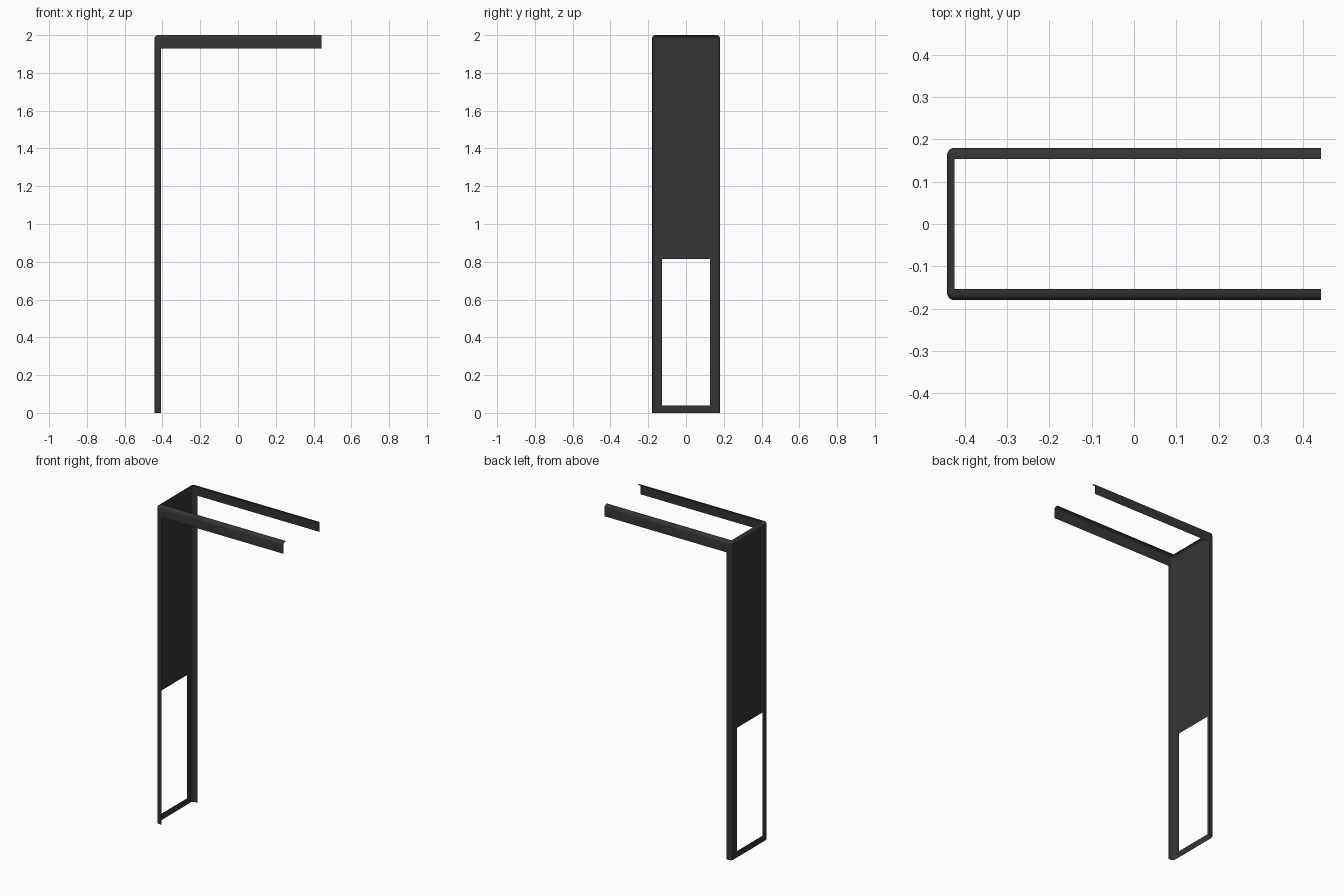
import bpy, bmesh
from mathutils import Vector

if "Cube" in bpy.data.objects:
    bpy.data.objects.remove(bpy.data.objects["Cube"])

X, Y, Z = 0.442, 0.18, 2.0      # half length, half width, height
R = 0.018                       # rounded corner radius
FLANGE_X, LIP_X = -0.407, -0.424
LIP_Y, RAIL_Z = 0.154, 1.93
HOLE_Y, HOLE_Z0, HOLE_Z1 = 0.127, 0.04, 0.815

# Closed block that the folded sheet is cut from
bm = bmesh.new()
bmesh.ops.create_cube(bm, size=1)
for v in bm.verts:
    v.co = Vector((v.co.x * 2 * X, v.co.y * 2 * Y, (v.co.z + 0.5) * Z))

# Round the back uprights and the three top edges
def rounded(e):
    m = (e.verts[0].co + e.verts[1].co) / 2
    back, top, side = m.x < -X + 0.01, m.z > Z - 0.01, abs(m.y) > Y - 0.01
    return back + top + side == 2

bmesh.ops.bevel(bm, geom=[e for e in bm.edges if rounded(e)], offset=R,
                offset_type='OFFSET', segments=5, profile=0.5, affect='EDGES')

# Score the sheet along every opening line
cuts = [('x', FLANGE_X), ('x', LIP_X), ('y', LIP_Y), ('y', -LIP_Y),
        ('y', HOLE_Y), ('y', -HOLE_Y), ('z', RAIL_Z),
        ('z', HOLE_Z0), ('z', HOLE_Z1)]
axes = {'x': Vector((1, 0, 0)), 'y': Vector((0, 1, 0)), 'z': Vector((0, 0, 1))}
for axis, d in cuts:
    bmesh.ops.bisect_plane(bm, geom=bm.verts[:] + bm.edges[:] + bm.faces[:],
                           dist=1e-5, plane_co=axes[axis] * d, plane_no=axes[axis])

# Remove the open front, bottom, roof, sides and the lower back window
def opening(f):
    c, n = f.calc_center_median(), f.normal
    if n.x > 0.9 or n.z < -0.9:
        return True
    if n.z > 0.99:
        return abs(c.y) < LIP_Y and c.x > LIP_X
    if abs(n.y) > 0.99:
        return c.z < RAIL_Z and c.x > FLANGE_X
    if n.x < -0.99:
        return abs(c.y) < HOLE_Y and HOLE_Z0 < c.z < HOLE_Z1
    return False

bm.normal_update()
bmesh.ops.delete(bm, geom=[f for f in bm.faces if opening(f)], context='FACES')

mesh = bpy.data.meshes.new("folded_frame")
bm.to_mesh(mesh)
bm.free()
frame = bpy.data.objects.new("folded_frame", mesh)
bpy.context.collection.objects.link(frame)

# Dark finish
mat = bpy.data.materials.new("dark_grey")
mat.diffuse_color = (0.035, 0.035, 0.035, 1)
mat.use_nodes = True
mat.node_tree.nodes["Principled BSDF"].inputs["Base Color"].default_value = mat.diffuse_color
mesh.materials.append(mat)

bpy.context.view_layer.objects.active = frame
frame.select_set(True)
bpy.ops.object.shade_smooth_by_angle(angle=0.6)
